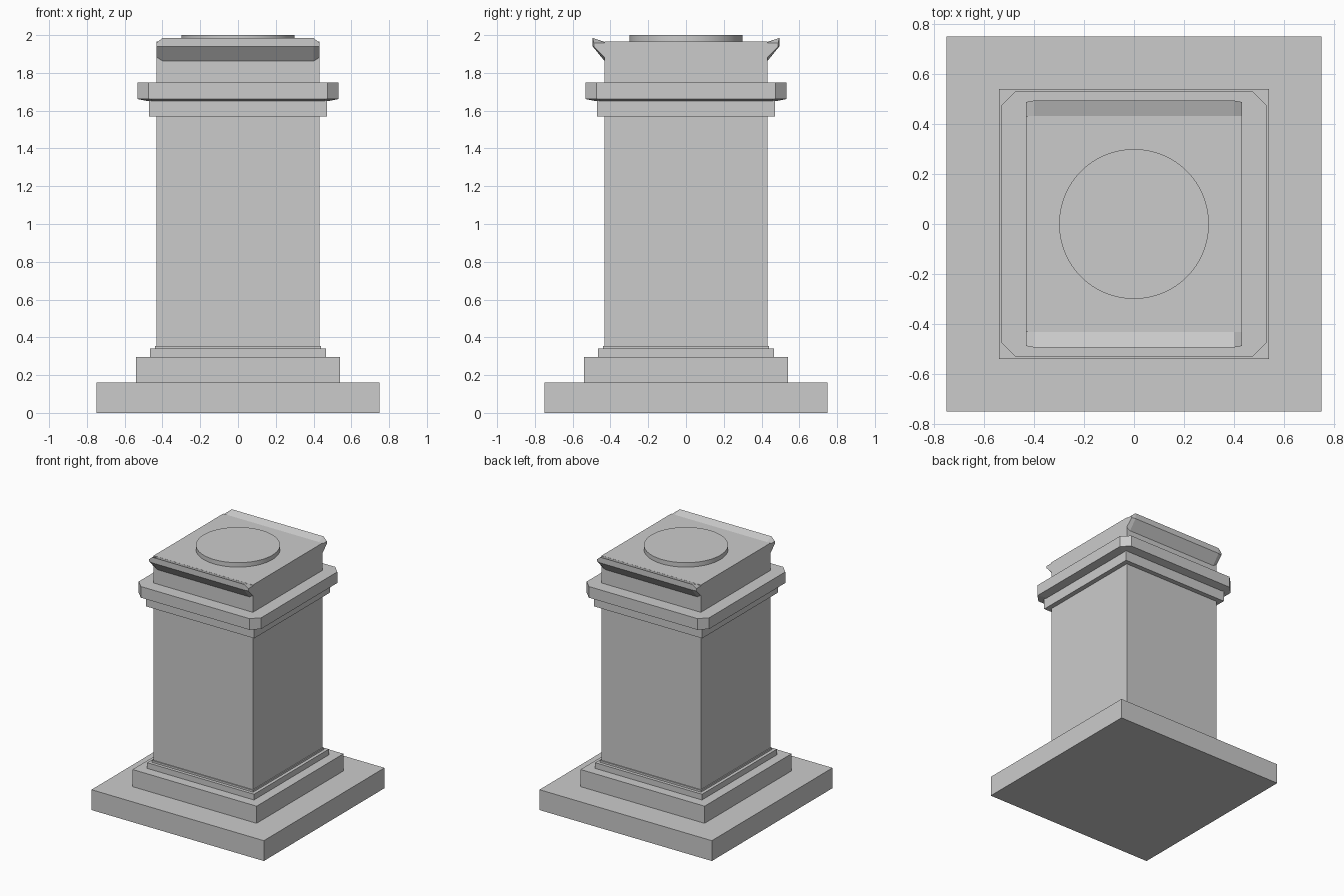
import bpy, bmesh
from math import pi, cos, sin

old = bpy.data.objects.get("Cube")
if old:
    bpy.data.objects.remove(old, do_unlink=True)

stone = bpy.data.materials.new("grey stone")
stone.use_nodes = True
GREY = (0.6, 0.6, 0.6, 1)
stone.diffuse_color = GREY
stone.node_tree.nodes["Principled BSDF"].inputs["Base Color"].default_value = GREY


def loft(name, rings):
    """Skin a solid through rings of equal point count and cap both ends."""
    bm = bmesh.new()
    loops = [[bm.verts.new(p) for p in ring] for ring in rings]
    n = len(loops[0])
    for a, b in zip(loops, loops[1:]):
        for i in range(n):
            j = (i + 1) % n
            bm.faces.new((a[i], a[j], b[j], b[i]))
    bm.faces.new(loops[0][::-1])
    bm.faces.new(loops[-1])
    bmesh.ops.recalc_face_normals(bm, faces=bm.faces)
    mesh = bpy.data.meshes.new(name)
    bm.to_mesh(mesh)
    bm.free()
    mesh.materials.append(stone)
    obj = bpy.data.objects.new(name, mesh)
    bpy.context.collection.objects.link(obj)
    return obj


def square(h, z):
    return [(-h, -h, z), (h, -h, z), (h, h, z), (-h, h, z)]


def cut_square(h, c, z):
    k = h - c
    return [(-k, -h, z), (k, -h, z), (h, -k, z), (h, k, z),
            (k, h, z), (-k, h, z), (-h, k, z), (-h, -k, z)]


# Square courses, from the ground up: name, half width, bottom, top
for name, half, low, high in (
        ("plinth", 0.75, 0, 0.16),
        ("lower_step", 0.54, 0.16, 0.295),
        ("upper_step", 0.465, 0.295, 0.34),
        ("shaft_fillet", 0.44, 0.34, 0.355),
        ("shaft", 0.432, 0.34, 1.58),
        ("cornice_band", 0.47, 1.57, 1.655),
        ("cap_block", 0.432, 1.74, 1.965)):
    loft(name, [square(half, low), square(half, high)])

# Cornice slab with cut corners and a shallow sloping underside
loft("cornice_slab", [cut_square(0.475, 0.04, 1.65),
                      cut_square(0.533, 0.06, 1.662),
                      cut_square(0.533, 0.06, 1.75)])

# Flared lips on the front and back of the cap, tapered at their ends
full = [(0.425, 1.855), (0.494, 1.94), (0.494, 1.985), (0.425, 1.962)]
end = [(0.425, 1.875), (0.488, 1.94), (0.488, 1.958), (0.425, 1.958)]
for name, side in (("front_lip", -1), ("back_lip", 1)):
    loft(name, [[(x, side * y, z) for y, z in profile]
                for x, profile in ((-0.432, end), (-0.40, full),
                                   (0.40, full), (0.432, end))])

# Round seat on top
SIDES = 64
disc = loft("top_disc", [[(0.3 * cos(2 * pi * i / SIDES), 0.3 * sin(2 * pi * i / SIDES), z)
                          for i in range(SIDES)] for z in (1.95, 2.0)])
bpy.context.view_layer.objects.active = disc
disc.select_set(True)
bpy.ops.object.shade_smooth_by_angle()
